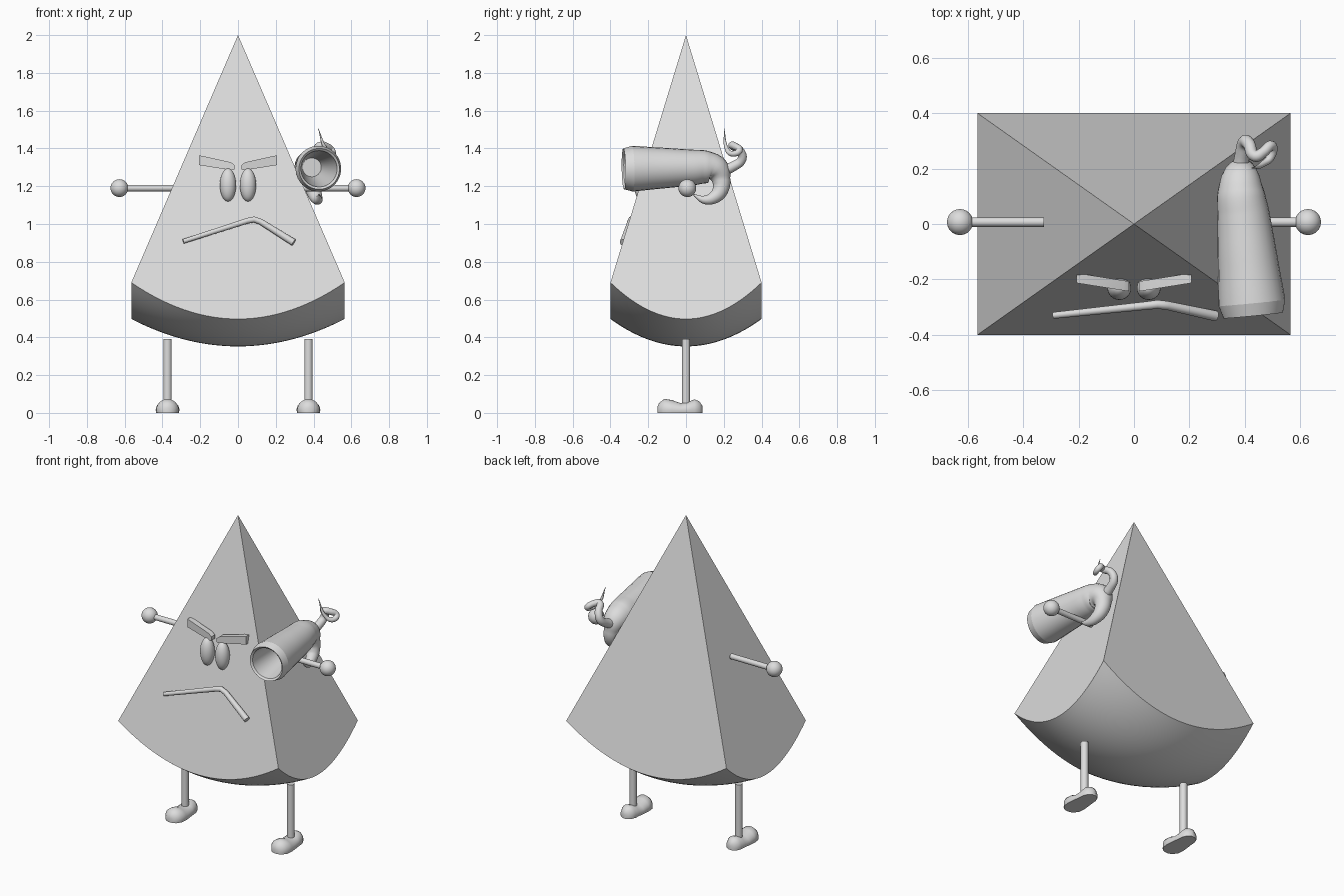
import bpy, bmesh
from math import sin, cos, pi, radians
from mathutils import Vector

if "Cube" in bpy.data.objects:
    bpy.data.objects.remove(bpy.data.objects["Cube"], do_unlink=True)

grey = bpy.data.materials.new("light_grey")
grey.use_nodes = True
grey.diffuse_color = (0.72, 0.72, 0.72, 1)
grey.node_tree.nodes["Principled BSDF"].inputs["Base Color"].default_value = (0.72, 0.72, 0.72, 1)


def finish(obj, name, angle=35):
    obj.name = name
    obj.data.materials.clear()
    obj.data.materials.append(grey)
    bpy.ops.object.select_all(action='DESELECT')
    obj.select_set(True)
    bpy.context.view_layer.objects.active = obj
    bpy.ops.object.shade_smooth_by_angle(angle=radians(angle))
    return obj


def from_bmesh(bm, name, angle=35):
    bmesh.ops.recalc_face_normals(bm, faces=bm.faces)
    mesh = bpy.data.meshes.new(name)
    bm.to_mesh(mesh)
    bm.free()
    obj = bpy.data.objects.new(name, mesh)
    bpy.context.collection.objects.link(obj)
    return finish(obj, name, angle)


def loft(bm, rings, cap_end=True):
    """Skin closed rings of points and cap the ends."""
    rows = [[bm.verts.new(p) for p in ring] for ring in rings]
    n = len(rows[0])
    for a, b in zip(rows, rows[1:]):
        for i in range(n):
            j = (i + 1) % n
            bm.faces.new((a[i], a[j], b[j], b[i]))
    bm.faces.new(rows[0])
    if cap_end:
        bm.faces.new(rows[-1])


def revolve(name, profile, start, end, sides=24, cap_end=True):
    """Rings of (distance, radius) around the line from start to end."""
    start = Vector(start)
    axis = (Vector(end) - start).normalized()
    turn = Vector((0, 0, 1)).rotation_difference(axis)
    bm = bmesh.new()
    loft(bm, [[start + turn @ Vector((r * cos(2 * pi * i / sides), r * sin(2 * pi * i / sides), d))
               for i in range(sides)] for d, r in profile], cap_end)
    return from_bmesh(bm, name)


def rod(name, start, end, radius):
    length = (Vector(end) - Vector(start)).length
    return revolve(name, [(0, radius), (length, radius)], start, end)


def tube(name, points, smooth=True, caps=True):
    """Tapered tube through (x, y, z, radius) points."""
    curve = bpy.data.curves.new(name, 'CURVE')
    curve.dimensions = '3D'
    curve.bevel_depth = 1
    curve.bevel_resolution = 10
    curve.use_fill_caps = caps
    curve.resolution_u = 6
    spline = curve.splines.new('BEZIER' if smooth else 'POLY')
    pts = spline.bezier_points if smooth else spline.points
    pts.add(len(points) - 1)
    for p, (x, y, z, r) in zip(pts, points):
        p.co = (x, y, z) if smooth else (x, y, z, 1)
        p.radius = r
        if smooth:
            p.handle_left_type = p.handle_right_type = 'AUTO'
    obj = bpy.data.objects.new(name, curve)
    bpy.context.collection.objects.link(obj)
    bpy.ops.object.select_all(action='DESELECT')
    obj.select_set(True)
    bpy.context.view_layer.objects.active = obj
    bpy.ops.object.convert(target='MESH')
    return finish(bpy.context.view_layer.objects.active, name)


def ellipsoid(name, centre, size):
    bm = bmesh.new()
    bmesh.ops.create_uvsphere(bm, u_segments=24, v_segments=16, radius=1)
    for v in bm.verts:
        v.co = Vector(centre) + Vector(a * b for a, b in zip(v.co, size))
    return from_bmesh(bm, name, 60)


# Body: bulging underside, with its rim drawn up to a point
bm = bmesh.new()
bmesh.ops.create_grid(bm, x_segments=28, y_segments=28, size=1)
for v in bm.verts:
    u, w = v.co.x, v.co.y
    v.co = (0.565 * u, 0.4 * w, 0.352 + 0.145 * (u * u + w * w) + 0.048 * u * u * w * w)
rim = [e for e in bm.edges if e.is_boundary]
apex = bm.verts.new((0, 0, 2))
for e in rim:
    bm.faces.new((e.verts[0], e.verts[1], apex))
body = from_bmesh(bm, "body", 28).data

# Each of the four sides shades as one flat face
normals = [c.vector.copy() for c in body.corner_normals]
for poly in body.polygons:
    if any(body.vertices[i].co.z > 1.9 for i in poly.vertices):
        k = 0 if abs(poly.normal.x) > abs(poly.normal.y) else 1
        flat = Vector((0, 0, (0.565, 0.4)[k]))
        flat[k] = 1.5 if poly.normal[k] > 0 else -1.5
        for i in poly.loop_indices:
            normals[i] = flat.normalized()
body.normals_split_custom_set(normals)

# Foot stations: y, half width, height
foot = [(-0.152, 0.012, 0.03), (-0.143, 0.037, 0.052), (-0.115, 0.058, 0.074),
        (-0.075, 0.063, 0.068), (-0.03, 0.058, 0.052), (0.01, 0.053, 0.058),
        (0.045, 0.05, 0.072), (0.072, 0.038, 0.06), (0.088, 0.012, 0.035)]

for side, s in (("right", -1), ("left", 1)):
    # Arms and hands
    rod(side + "_arm", (s * 0.325, 0.007, 1.19), (s * 0.6, 0.007, 1.19), 0.017)
    ellipsoid(side + "_hand", (s * 0.628, 0.007, 1.19), (0.047, 0.047, 0.047))
    # Legs and flat-soled feet
    rod(side + "_leg", (s * 0.373, 0, 0.04), (s * 0.373, 0, 0.39), 0.022)
    bm = bmesh.new()
    rings = []
    for y, w, h in foot:
        arc = [radians(-18 + 216 * i / 14) for i in range(15)]
        low = sin(arc[0])
        rings.append([(s * 0.373 + w * cos(a), y, h * (sin(a) - low) / (1 - low)) for a in arc])
    loft(bm, rings)
    from_bmesh(bm, side + "_foot", 50)
    # Eyes and slanted brows with a pinched inner end
    ellipsoid(side + "_eye", (s * 0.053, -0.232, 1.207), (0.043, 0.042, 0.088))
    bm = bmesh.new()
    loft(bm, [[(s * x, y + dy, z + dz) for dy, dz in
               ((-0.018, -h), (0.018, -h), (0.018, h), (-0.018, h))]
              for x, y, z, h in ((0.207, -0.195, 1.338, 0.026), (0.038, -0.222, 1.306, 0.021),
                                 (0.018, -0.225, 1.3, 0.012))])
    from_bmesh(bm, side + "_brow")

# Frowning mouth
tube("mouth", [(-0.29, -0.33, 0.908, 0.012), (0.05, -0.294, 1.017, 0.015),
               (0.085, -0.29, 1.024, 0.016), (0.12, -0.294, 1.012, 0.016),
               (0.295, -0.332, 0.902, 0.019)], smooth=False)

# Horn: tapered shell that bends into a hook at its back end
tube("horn", [(0.4256, -0.285, 1.293, 0.121), (0.41, -0.126, 1.296, 0.108),
              (0.395, 0.03, 1.299, 0.095), (0.386, 0.105, 1.301, 0.087),
              (0.385, 0.16, 1.286, 0.072), (0.39, 0.186, 1.235, 0.049),
              (0.4, 0.182, 1.18, 0.042), (0.413, 0.15, 1.142, 0.034),
              (0.425, 0.1, 1.128, 0.023), (0.43, 0.04, 1.155, 0.004)], caps=False)

# Chamfered lip and hollow inside of the horn
revolve("horn_mouth", [(0.4, 0.05), (0.01, 0.096), (0, 0.108), (0.046, 0.121)],
        (0.43, -0.33, 1.292), (0.38, 0.18, 1.302), 40, cap_end=False)

# Thin curl ending in a spike
tube("horn_curl", [(0.382, 0.17, 1.275, 0.032), (0.39, 0.25, 1.305, 0.026),
                   (0.4, 0.296, 1.343, 0.024), (0.415, 0.288, 1.385, 0.022),
                   (0.438, 0.245, 1.415, 0.021), (0.465, 0.258, 1.412, 0.019),
                   (0.497, 0.282, 1.388, 0.018), (0.495, 0.245, 1.372, 0.015),
                   (0.466, 0.217, 1.395, 0.011), (0.425, 0.202, 1.505, 0.001)])
